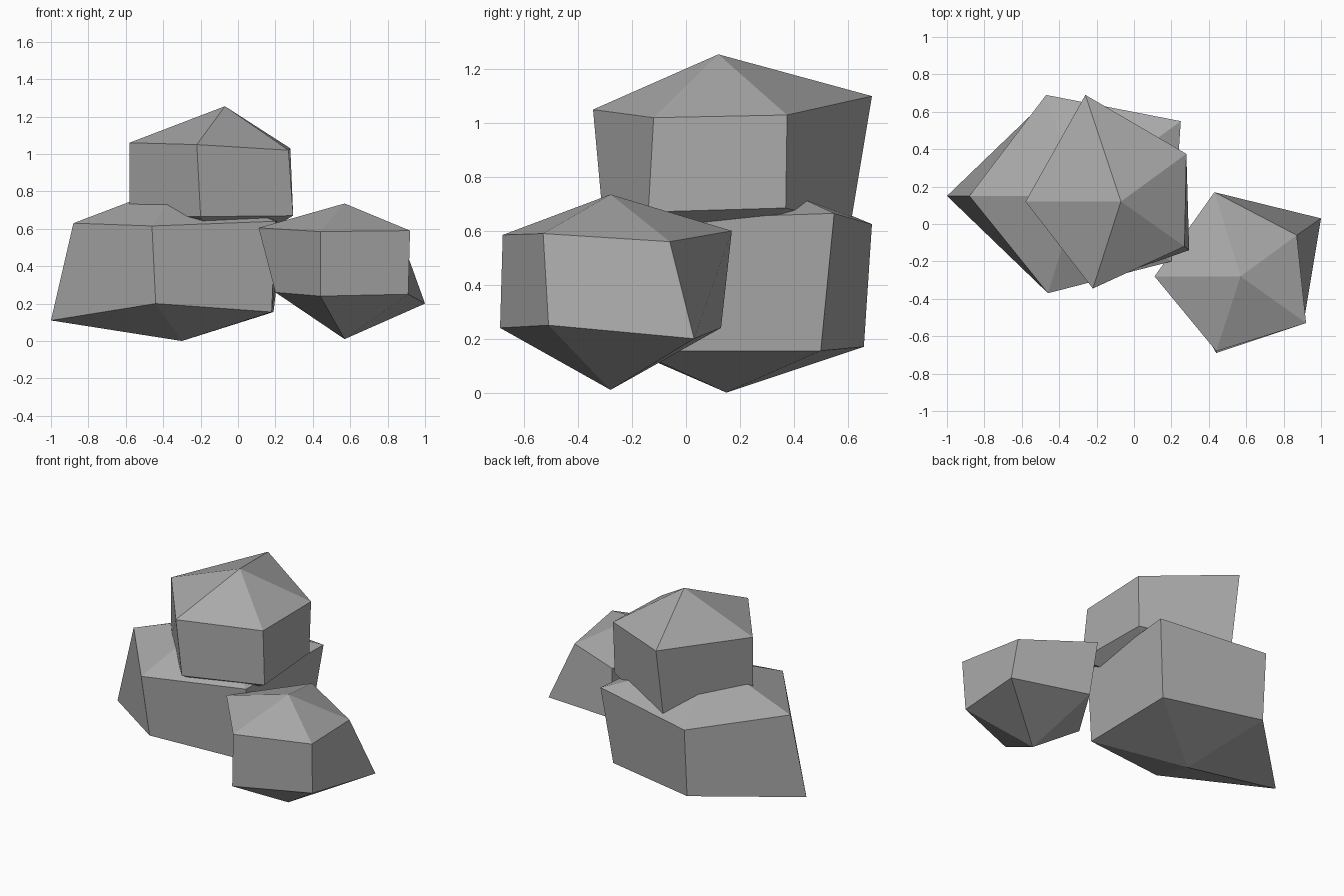
import bpy, bmesh

cube = bpy.data.objects.get("Cube")
if cube:
    bpy.data.objects.remove(cube, do_unlink=True)

# Plain stone grey
stone = bpy.data.materials.new("stone_grey")
stone.use_nodes = True
colour = (0.4, 0.4, 0.4, 1)
stone.diffuse_color = colour
bsdf = next(n for n in stone.node_tree.nodes if n.type == "BSDF_PRINCIPLED")
bsdf.inputs["Base Color"].default_value = colour
bsdf.inputs["Roughness"].default_value = 0.9


def make_rock(name, upper, lower, peak, foot):
    """Irregular prism between two rings, closed by a point above and below."""
    bm = bmesh.new()
    top = [bm.verts.new(p) for p in upper]
    low = [bm.verts.new(p) for p in lower]
    tip, base = bm.verts.new(peak), bm.verts.new(foot)
    for i in range(len(top)):
        j = (i + 1) % len(top)
        bm.faces.new((low[i], low[j], top[j], top[i]))
        bm.faces.new((top[i], top[j], tip))
        bm.faces.new((low[j], low[i], base))
    bmesh.ops.recalc_face_normals(bm, faces=bm.faces[:])
    mesh = bpy.data.meshes.new(name)
    bm.to_mesh(mesh)
    bm.free()
    mesh.materials.append(stone)
    rock = bpy.data.objects.new(name, mesh)
    bpy.context.collection.objects.link(rock)


# Wide boulder at the bottom
make_rock(
    "large_boulder",
    [(-.88, .15, .63), (-.46, -.37, .615), (.2, -.2, .64), (.25, .55, .665), (-.47, .69, .625)],
    [(-1, .15, .11), (-.44, -.31, .2), (.18, -.19, .155), (.19, .5, .155), (-.47, .66, .17)],
    (-.3, .15, .85), (-.3, .15, 0))

# Boulder resting on top
make_rock(
    "upper_boulder",
    [(-.58, .12, 1.06), (-.22, -.345, 1.05), (.27, -.12, 1.02), (.28, .375, 1.03), (-.26, .69, 1.1)],
    [(-.58, .12, .67), (-.2, -.31, .665), (.295, -.14, .67), (.27, .37, .685), (-.26, .61, .62)],
    (-.07, .12, 1.255), (-.07, .12, .45))

# Small boulder leaning at the side
make_rock(
    "small_boulder",
    [(.11, -.28, .605), (.44, -.68, .585), (.92, -.53, .59), (.87, -.06, .56), (.43, .17, .6)],
    [(.2, -.28, .26), (.44, -.69, .24), (.91, -.51, .25), (1, .03, .2), (.46, .13, .24)],
    (.57, -.28, .735), (.57, -.28, .01))
